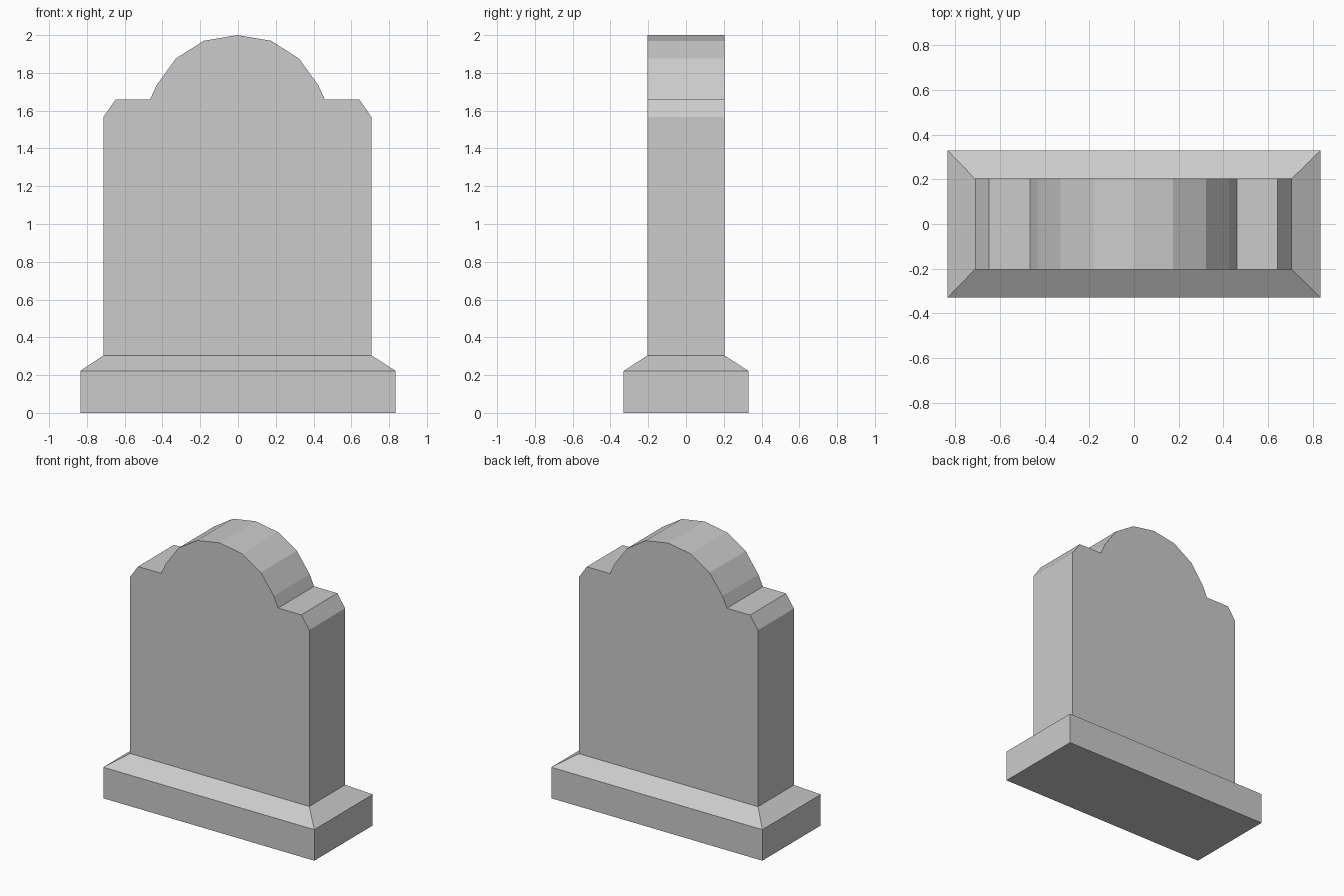
import bpy
import bmesh

cube = bpy.data.objects.get("Cube")
if cube:
    bpy.data.objects.remove(cube, do_unlink=True)

# Stone colour
stone = bpy.data.materials.new("grey stone")
stone.use_nodes = True
grey = (0.6, 0.6, 0.6, 1)
stone.diffuse_color = grey
bsdf = next(n for n in stone.node_tree.nodes if n.type == "BSDF_PRINCIPLED")
bsdf.inputs["Base Color"].default_value = grey
bsdf.inputs["Roughness"].default_value = 0.9


def loft(name, rings):
    """Join matching rings of points with flat faces and cap both ends."""
    bm = bmesh.new()
    loops = [[bm.verts.new(p) for p in ring] for ring in rings]
    for a, b in zip(loops, loops[1:]):
        for i in range(len(a)):
            j = (i + 1) % len(a)
            bm.faces.new((a[i], a[j], b[j], b[i]))
    bm.faces.new(loops[0])
    bm.faces.new(loops[-1])
    bmesh.ops.recalc_face_normals(bm, faces=bm.faces)
    mesh = bpy.data.meshes.new(name)
    bm.to_mesh(mesh)
    bm.free()
    mesh.materials.append(stone)
    obj = bpy.data.objects.new(name, mesh)
    bpy.context.collection.objects.link(obj)
    return obj


def rectangle(cx, half_x, half_y, z):
    return [(cx + sx * half_x, sy * half_y, z)
            for sx, sy in ((-1, -1), (1, -1), (1, 1), (-1, 1))]


CENTRE, HALF_WIDTH, HALF_DEPTH, SEAT = -0.003, 0.709, 0.203, 0.305

# Plinth with a sloped top
loft("plinth", [rectangle(0, 0.835, 0.33, 0),
                rectangle(0, 0.835, 0.33, 0.222),
                rectangle(CENTRE, HALF_WIDTH, HALF_DEPTH, SEAT)])

# Upright slab: half outline from the foot to the crown, mirrored
half = [(HALF_WIDTH, SEAT), (HALF_WIDTH, 1.567), (0.646, 1.658),
        (0.463, 1.658), (0.428, 1.735), (0.326, 1.876), (0.178, 1.97)]
outline = half + [(0, 2)] + [(-x, z) for x, z in reversed(half)]
loft("headstone", [[(CENTRE + x, y, z) for x, z in outline]
                   for y in (-HALF_DEPTH, HALF_DEPTH)])
